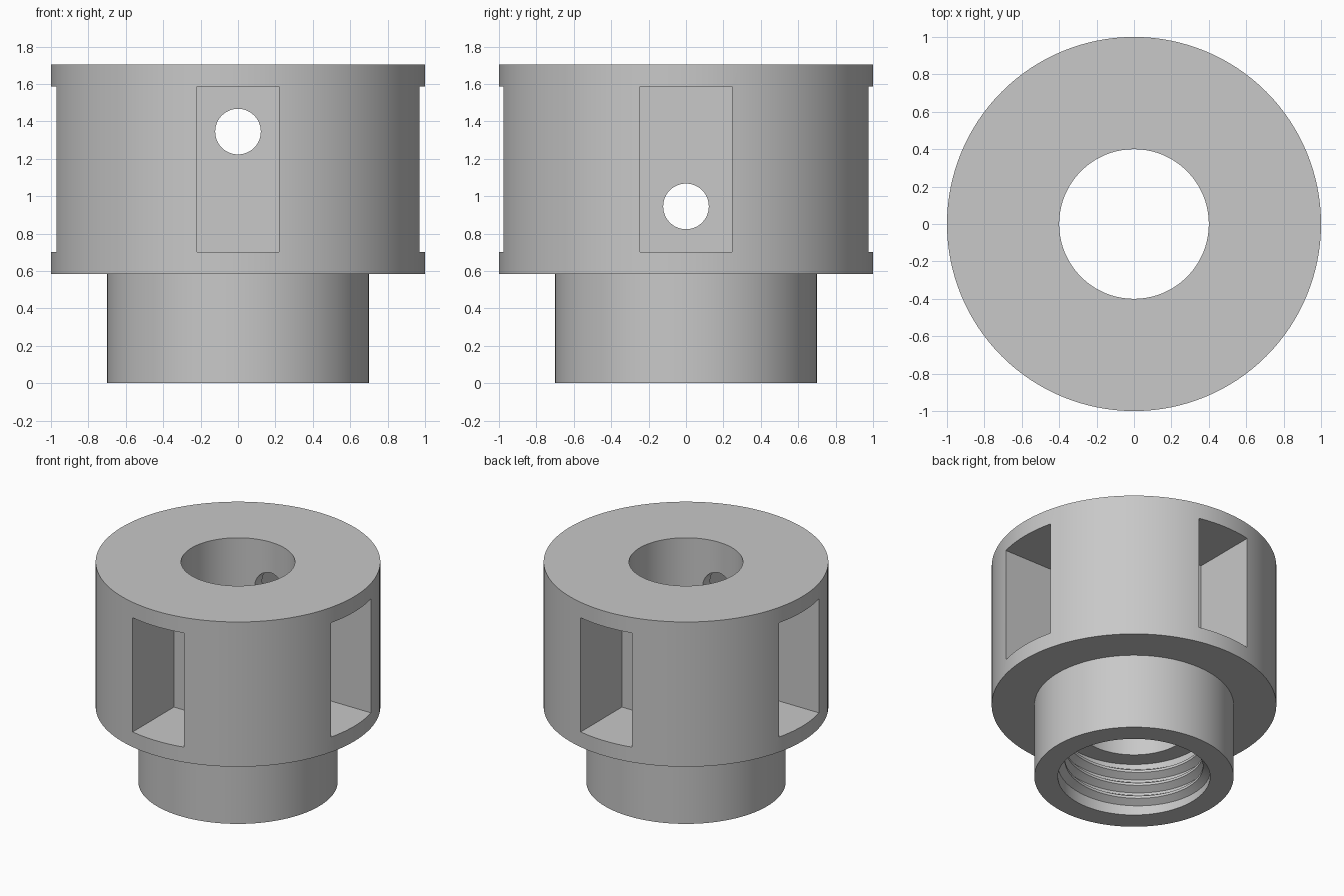
import bpy, bmesh, math
from mathutils import Matrix, Vector

if "Cube" in bpy.data.objects:
    bpy.data.objects.remove(bpy.data.objects["Cube"])

SEG = 128
grey = bpy.data.materials.new("plain grey")
grey.diffuse_color = (0.58, 0.58, 0.58, 1)
grey.use_nodes = True
grey.node_tree.nodes["Principled BSDF"].inputs["Base Color"].default_value = grey.diffuse_color


def make_object(name, bm):
    bmesh.ops.recalc_face_normals(bm, faces=bm.faces)
    mesh = bpy.data.meshes.new(name)
    bm.to_mesh(mesh)
    bm.free()
    obj = bpy.data.objects.new(name, mesh)
    bpy.context.collection.objects.link(obj)
    mesh.materials.append(grey)
    return obj


def smooth(obj):
    bpy.ops.object.select_all(action='DESELECT')
    obj.select_set(True)
    bpy.context.view_layer.objects.active = obj
    bpy.ops.object.shade_smooth_by_angle(angle=math.radians(30))


def revolve(name, profile):
    """Closed (radius, height) loop turned around z."""
    bm = bmesh.new()
    rings = []
    for i in range(SEG):
        a = 2 * math.pi * i / SEG
        rings.append([bm.verts.new((r * math.cos(a), r * math.sin(a), z)) for r, z in profile])
    n = len(profile)
    for i in range(SEG):
        p, q = rings[i], rings[(i + 1) % SEG]
        for j in range(n):
            k = (j + 1) % n
            bm.faces.new((p[j], q[j], q[k], p[k]))
    return make_object(name, bm)


def box_cutter(name, lo, hi):
    bm = bmesh.new()
    size = Vector(hi) - Vector(lo)
    mid = (Vector(hi) + Vector(lo)) / 2
    bmesh.ops.create_cube(bm, size=1, matrix=Matrix.Translation(mid) @ Matrix.Diagonal((*size, 1)))
    return make_object(name, bm)


def pin_cutter(name, axis, z):
    bm = bmesh.new()
    turn = Matrix.Rotation(math.pi / 2, 4, axis)
    bmesh.ops.create_cone(bm, cap_ends=True, segments=48, radius1=0.122, radius2=0.122,
                          depth=1.6, matrix=Matrix.Translation((0, 0, z)) @ turn)
    return make_object(name, bm)


# Stepped body with through bore and wider socket at the bottom
SOCKET, DEPTH = 0.535, 0.41
body = revolve("body", [(SOCKET, 0), (0.7, 0), (0.7, 0.583), (1, 0.583), (1, 1.705),
                        (0.4, 1.705), (0.4, DEPTH), (SOCKET, DEPTH)])

# Four side pockets and the cross holes behind them
Z0, Z1, FLOOR = 0.70, 1.585, 0.47
cutters = [pin_cutter("cross_hole_front_back", 'X', 1.345),
           pin_cutter("cross_hole_left_right", 'Y', 0.945)]
for s in (-1, 1):
    a, b = sorted((s * FLOOR, s * 1.2))
    cutters.append(box_cutter("pocket_front_back", (-0.22, a, Z0), (0.22, b, Z1)))
    cutters.append(box_cutter("pocket_left_right", (a, -0.245, Z0), (b, 0.245, Z1)))

bpy.context.view_layer.objects.active = body
body.select_set(True)
for c in cutters:
    mod = body.modifiers.new("cut", 'BOOLEAN')
    mod.operation, mod.solver, mod.object = 'DIFFERENCE', 'EXACT', c
    bpy.ops.object.modifier_apply(modifier=mod.name)
for c in cutters:
    bpy.data.objects.remove(c)
smooth(body)

# Internal screw thread: a helical ridge that fades out at both ends
PITCH, START, END, CREST = 0.105, 0.05, 0.36, 0.485
steps = int((END - START) / PITCH * 96)
bm = bmesh.new()
prev = None
for i in range(steps + 1):
    a = 2 * math.pi * i / 96
    z = START + PITCH * i / 96
    fade = min(1, i / 12, (steps - i) / 12)
    crest = SOCKET + 0.002 - (SOCKET + 0.002 - CREST) * max(fade, 0.02)
    section = [(SOCKET + 0.004, -0.045), (crest, -0.01), (crest, 0.01), (SOCKET + 0.004, 0.045)]
    ring = [bm.verts.new((r * math.cos(a), r * math.sin(a), z + dz)) for r, dz in section]
    if prev:
        for j in range(4):
            k = (j + 1) % 4
            bm.faces.new((prev[j], ring[j], ring[k], prev[k]))
    else:
        bm.faces.new(ring)
    prev = ring
bm.faces.new(prev)
smooth(make_object("screw_thread", bm))
